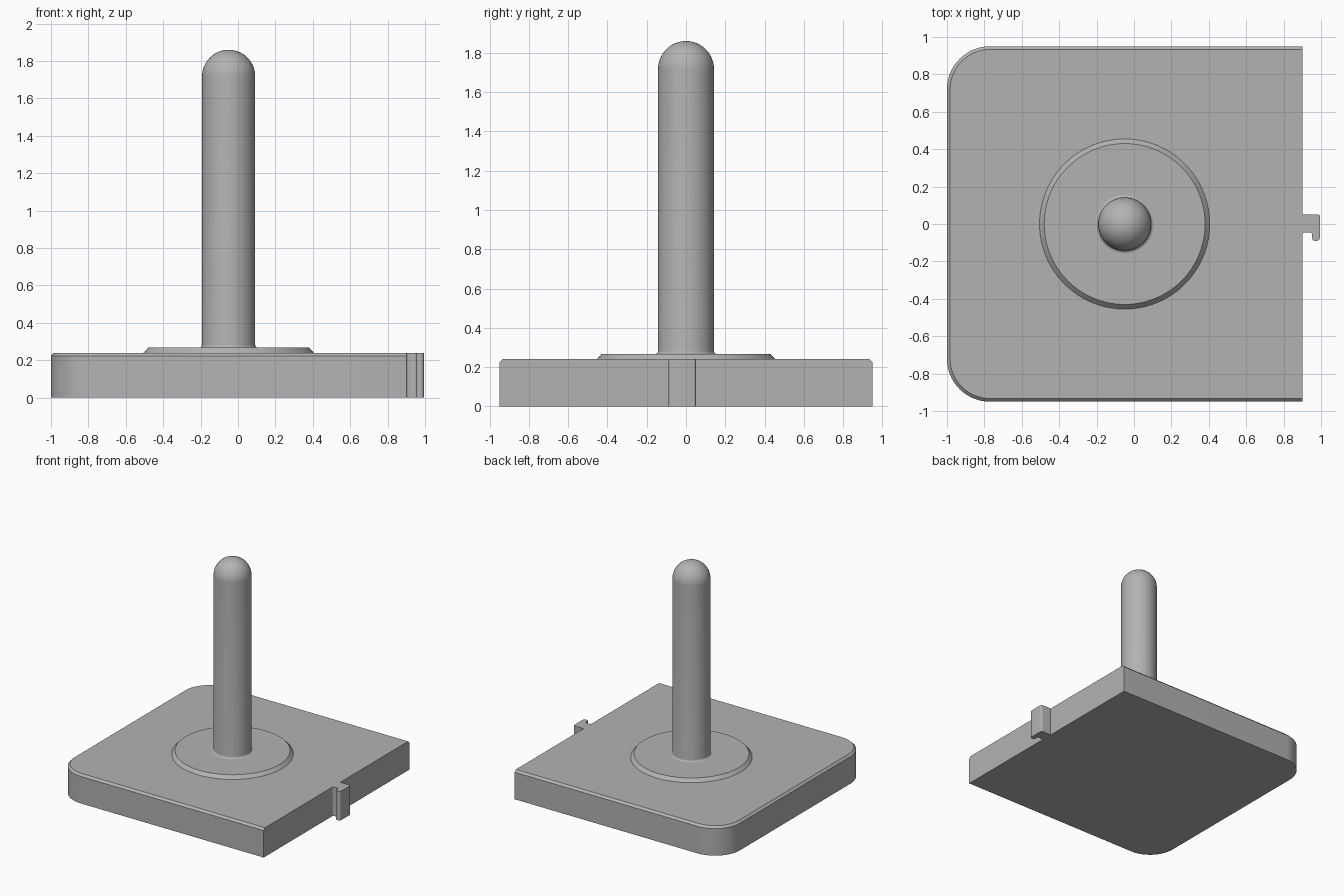
import bpy, bmesh, math

if "Cube" in bpy.data.objects:
    bpy.data.objects.remove(bpy.data.objects["Cube"])

grey = bpy.data.materials.new("plain grey")
grey.diffuse_color = (0.45, 0.45, 0.45, 1)
grey.use_nodes = True
grey.node_tree.nodes["Principled BSDF"].inputs["Base Color"].default_value = grey.diffuse_color


def finish(name, bm):
    """Turn a bmesh into a named, smooth-by-angle object."""
    bmesh.ops.recalc_face_normals(bm, faces=bm.faces)
    me = bpy.data.meshes.new(name)
    bm.to_mesh(me)
    bm.free()
    me.materials.append(grey)
    ob = bpy.data.objects.new(name, me)
    bpy.context.collection.objects.link(ob)
    bpy.ops.object.select_all(action='DESELECT')
    ob.select_set(True)
    bpy.context.view_layer.objects.active = ob
    bpy.ops.object.shade_smooth_by_angle(angle=math.radians(30))
    return ob


def arc(cx, cy, r, a0, a1, n):
    """Points along an arc, angles in degrees."""
    return [(cx + r * math.cos(math.radians(a0 + (a1 - a0) * i / n)),
             cy + r * math.sin(math.radians(a0 + (a1 - a0) * i / n))) for i in range(n + 1)]


def loft(name, layers):
    """Solid through stacked outlines, given as (z, points)."""
    bm = bmesh.new()
    rings = [[bm.verts.new((x, y, z)) for x, y in pts] for z, pts in layers]
    n = len(rings[0])
    for lo, hi in zip(rings, rings[1:]):
        for i in range(n):
            j = (i + 1) % n
            bm.faces.new((lo[i], lo[j], hi[j], hi[i]))
    bm.faces.new(rings[0][::-1])
    bm.faces.new(rings[-1])
    return finish(name, bm)


def lathe(name, profile, cx, steps=64):
    """Solid of revolution from (radius, z) points."""
    bm = bmesh.new()
    vs = [bm.verts.new((r, 0, z)) for r, z in profile]
    es = [bm.edges.new(p) for p in zip(vs, vs[1:])]
    bmesh.ops.spin(bm, geom=vs + es, cent=(0, 0, 0), axis=(0, 0, 1),
                   angle=2 * math.pi, steps=steps)
    bmesh.ops.remove_doubles(bm, verts=bm.verts, dist=1e-5)
    bmesh.ops.translate(bm, verts=bm.verts, vec=(cx, 0, 0))
    return finish(name, bm)


# Base plate: rounded left corners, bevelled on three top edges
def plate(inset):
    r, h = 0.23, 0.95 - inset
    return ([(0.9, -h), (0.9, h)]
            + arc(-0.77, 0.72, r - inset, 90, 180, 16)
            + arc(-0.77, -0.72, r - inset, 180, 270, 16))


loft("base_plate", [(0, plate(0)), (0.223, plate(0)), (0.24, plate(0.017))])

# Side hook: small bar with a tip turned towards the front
hook = ([(0.88, 0.05)]
        + arc(0.983, 0.038, 0.012, 90, 0, 5)
        + arc(0.975, -0.07, 0.02, 0, -90, 6)
        + arc(0.967, -0.076, 0.014, -90, -180, 5)
        + arc(0.941, -0.057, 0.012, 0, 90, 5)
        + arc(0.912, -0.057, 0.012, 90, 180, 5)
        + [(0.88, -0.057)])
loft("side_hook", [(0, hook), (0.24, hook)])

# Raised round collar with a sloped rim
lathe("collar", [(0, 0.235), (0.455, 0.235), (0.455, 0.24), (0.43, 0.267), (0, 0.267)], -0.05, 96)

# Post with a small fillet at the foot and a domed top
R, top = 0.142, 1.86
dome = arc(0, top - R, R, 0, 90, 16)
dome[-1] = (0, top)
lathe("post", [(0, 0.262), (R + 0.015, 0.262)]
      + arc(R + 0.015, 0.282, 0.015, -90, -180, 5) + dome, -0.05)
